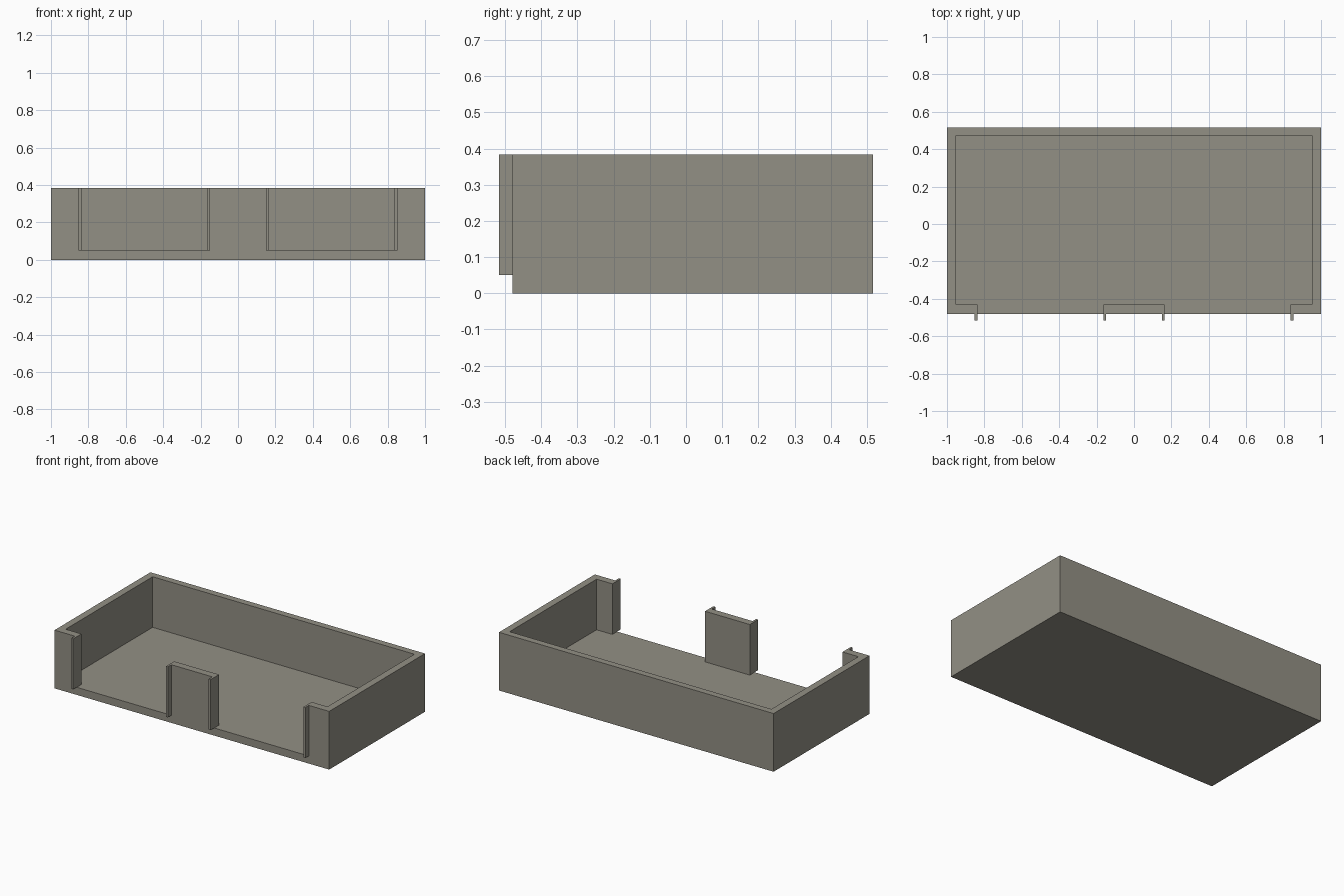
import bpy, bmesh

if "Cube" in bpy.data.objects:
    bpy.data.objects.remove(bpy.data.objects["Cube"])

stone = bpy.data.materials.new("warm grey")
stone.diffuse_color = (0.29, 0.277, 0.233, 1)
stone.use_nodes = True
stone.node_tree.nodes["Principled BSDF"].inputs["Base Color"].default_value = stone.diffuse_color

BACK, FRONT, LIP = 0.517, -0.48, -0.517
BASE_TOP, WALL_TOP = 0.05, 0.383


def extrude_profile(name, points, z0, z1):
    """Raise a flat outline into a closed solid."""
    bm = bmesh.new()
    face = bm.faces.new([bm.verts.new((x, y, z0)) for x, y in points])
    raised = bmesh.ops.extrude_face_region(bm, geom=[face])["geom"]
    top = [v for v in raised if isinstance(v, bmesh.types.BMVert)]
    bmesh.ops.translate(bm, verts=top, vec=(0, 0, z1 - z0))
    bmesh.ops.recalc_face_normals(bm, faces=bm.faces)
    mesh = bpy.data.meshes.new(name)
    bm.to_mesh(mesh)
    bm.free()
    mesh.materials.append(stone)
    obj = bpy.data.objects.new(name, mesh)
    bpy.context.collection.objects.link(obj)
    return obj


def mirrored(half):
    """Complete a right-hand half outline across x = 0."""
    return half + [(-x, y) for x, y in reversed(half)]


# Floor slab
extrude_profile("floor_slab", [(-1, FRONT), (1, FRONT), (1, BACK), (-1, BACK)], 0, BASE_TOP)

# Outer wall wrapping the back, sides and front corners, with thin lips at the openings
extrude_profile("outer_wall", mirrored([
    (1, BACK), (1, FRONT), (0.852, FRONT), (0.852, LIP), (0.838, LIP),
    (0.838, -0.431), (0.953, -0.431), (0.953, 0.473)]), BASE_TOP, WALL_TOP)

# Front pier between the two openings, with a lip at each edge
extrude_profile("front_pier", mirrored([
    (0.163, -0.431), (0.163, LIP), (0.149, LIP), (0.149, FRONT)]), BASE_TOP, WALL_TOP)
